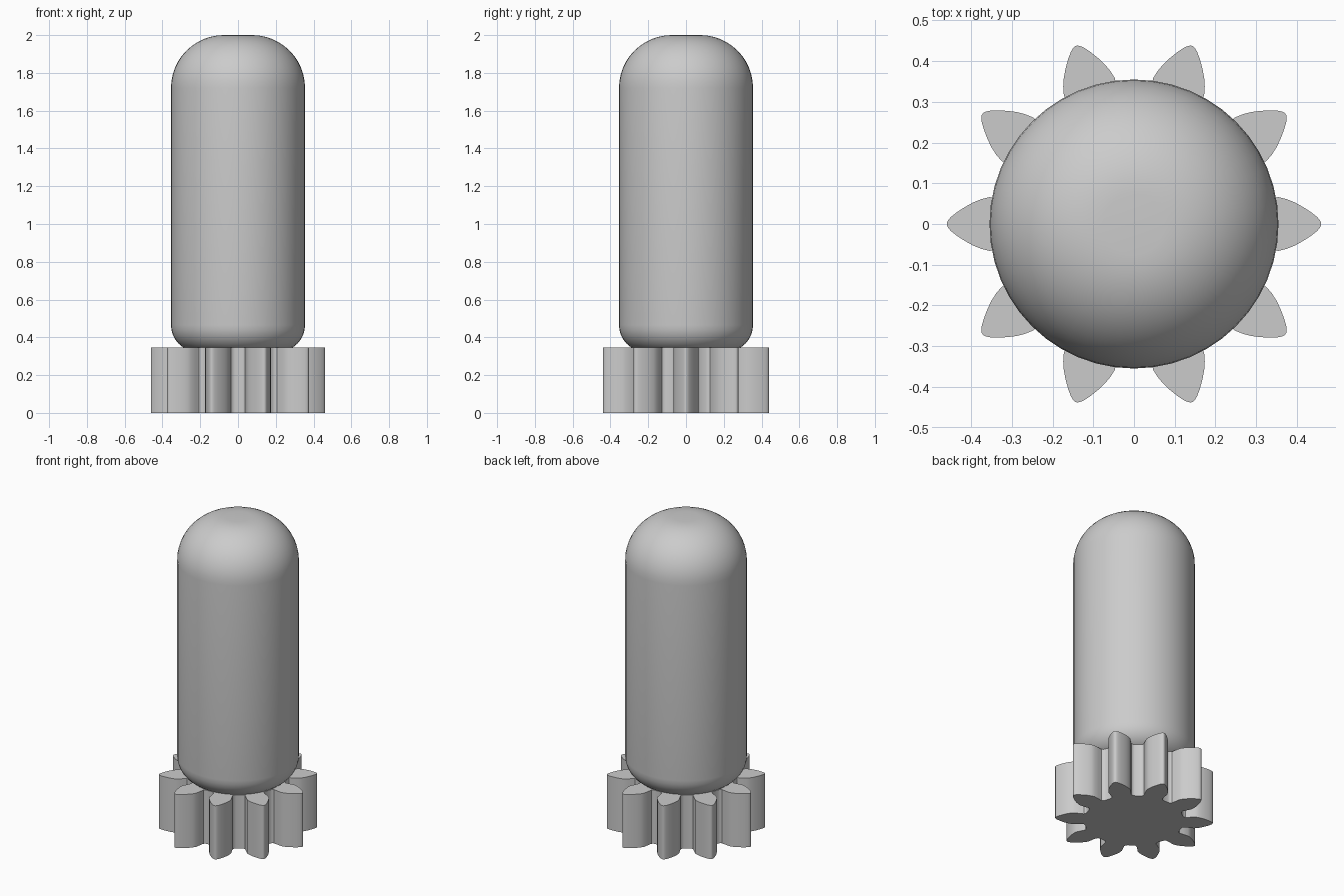
import bpy, bmesh, math

if "Cube" in bpy.data.objects:
    bpy.data.objects.remove(bpy.data.objects["Cube"])

metal = bpy.data.materials.new("light_grey")
metal.diffuse_color = (0.6, 0.6, 0.6, 1)
metal.use_nodes = True
metal.node_tree.nodes["Principled BSDF"].inputs["Base Color"].default_value = metal.diffuse_color


def finish(name, bm):
    bmesh.ops.recalc_face_normals(bm, faces=bm.faces)
    mesh = bpy.data.meshes.new(name)
    bm.to_mesh(mesh)
    bm.free()
    mesh.materials.append(metal)
    ob = bpy.data.objects.new(name, mesh)
    bpy.context.collection.objects.link(ob)
    bpy.ops.object.select_all(action='DESELECT')
    ob.select_set(True)
    bpy.context.view_layer.objects.active = ob
    bpy.ops.object.shade_smooth_by_angle(angle=math.radians(32))
    return ob


# Ten-tooth gear: half-tooth as (radius, half width), mirrored and repeated
half = [(0.28, 0.074), (0.286, 0.064), (0.297, 0.058), (0.32, 0.061),
        (0.355, 0.066), (0.375, 0.061), (0.395, 0.053), (0.415, 0.042),
        (0.435, 0.029), (0.45, 0.017), (0.457, 0.009), (0.46, 0.003)]
tooth = [(r, -w) for r, w in half] + [(r, w) for r, w in reversed(half)]
bm = bmesh.new()
ring = []
for i in range(10):
    c, s = math.cos(i * math.pi / 5), math.sin(i * math.pi / 5)
    ring += [bm.verts.new((x * c - y * s, x * s + y * c, 0)) for x, y in tooth]
base = bm.faces.new(ring)
top = bmesh.ops.extrude_face_region(bm, geom=[base])
bmesh.ops.translate(bm, vec=(0, 0, 0.345),
                    verts=[v for v in top['geom'] if isinstance(v, bmesh.types.BMVert)])
finish("gear", bm)


# Rounded shaft: profile with a small lower and a large upper fillet, revolved
def arc(cx, cz, r, a0, a1, n):
    return [(cx + r * math.cos(math.radians(a0 + (a1 - a0) * k / n)),
             cz + r * math.sin(math.radians(a0 + (a1 - a0) * k / n))) for k in range(n + 1)]


R = 0.355
profile = arc(R - 0.14, 0.465, 0.14, -90, 0, 8) + arc(R - 0.28, 1.72, 0.28, 0, 90, 12)
SEG = 48
bm = bmesh.new()
rings = [[bm.verts.new((r * math.cos(2 * math.pi * k / SEG),
                        r * math.sin(2 * math.pi * k / SEG), z)) for k in range(SEG)]
         for r, z in profile]
for a, b in zip(rings, rings[1:]):
    for k in range(SEG):
        n = (k + 1) % SEG
        bm.faces.new((a[k], a[n], b[n], b[k]))
bm.faces.new(rings[0])
bm.faces.new(rings[-1])
finish("rounded_shaft", bm)
